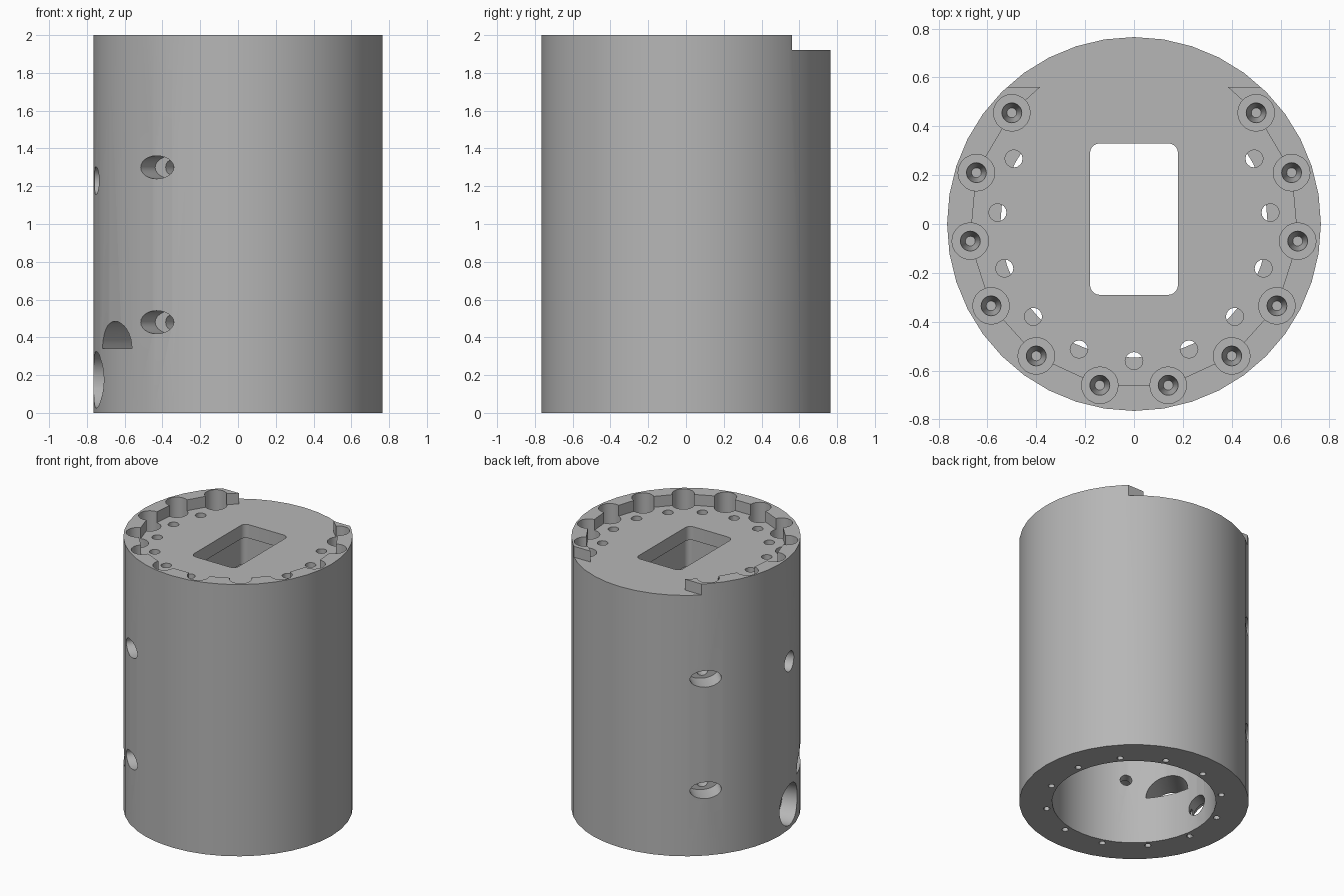
import bpy, bmesh
from math import radians, cos, sin, pi
from mathutils import Matrix, Vector

old = bpy.data.objects.get("Cube")
if old:
    bpy.data.objects.remove(old, do_unlink=True)

R, TOP, FLOOR, CEILING = 0.765, 2.0, 1.92, 1.6
grey = bpy.data.materials.new("mid grey")
grey.use_nodes = True
grey.diffuse_color = (0.47, 0.47, 0.47, 1)
grey.node_tree.nodes["Principled BSDF"].inputs["Base Color"].default_value = grey.diffuse_color
cutters = []


def make(name, bm, cutter=True):
    bmesh.ops.recalc_face_normals(bm, faces=bm.faces)
    mesh = bpy.data.meshes.new(name)
    bm.to_mesh(mesh)
    bm.free()
    mesh.materials.append(grey)
    ob = bpy.data.objects.new(name, mesh)
    bpy.context.collection.objects.link(ob)
    if cutter:
        ob.hide_render = True
        cutters.append(ob)
    return ob


def prism(name, points, z0, z1):
    bm = bmesh.new()
    face = bm.faces.new([bm.verts.new((x, y, z0)) for x, y in points])
    new = bmesh.ops.extrude_face_region(bm, geom=[face])["geom"]
    bmesh.ops.translate(bm, vec=(0, 0, z1 - z0),
                        verts=[v for v in new if isinstance(v, bmesh.types.BMVert)])
    return make(name, bm)


def upright(name, x, y, r, z0, z1, sides=20, r_low=None, cutter=True):
    bm = bmesh.new()
    low = r if r_low is None else r_low
    bmesh.ops.create_cone(bm, cap_ends=True, segments=sides, radius1=low, radius2=r,
                          depth=z1 - z0, matrix=Matrix.Translation((x, y, (z0 + z1) / 2)))
    return make(name, bm, cutter)


def drill(name, start, end, half_w, half_h, sides=24, arch=False):
    """Sideways hole from start to end; an arch keeps only the upper half."""
    a, b = Vector(start), Vector(end)
    d = (b - a).normalized()
    side = Vector((-d.y, d.x, 0))
    turn = pi if arch else 2 * pi
    count = sides + 1 if arch else sides
    bm = bmesh.new()
    ring = [bm.verts.new(a + side * half_w * cos(turn * i / sides)
                         + Vector((0, 0, half_h * sin(turn * i / sides)))) for i in range(count)]
    new = bmesh.ops.extrude_face_region(bm, geom=[bm.faces.new(ring)])["geom"]
    bmesh.ops.translate(bm, vec=b - a, verts=[v for v in new if isinstance(v, bmesh.types.BMVert)])
    return make(name, bm)


def polar(r, deg, z):
    return (r * cos(radians(deg)), r * sin(radians(deg)), z)


def rounded_rect(x0, x1, y0, y1, r):
    corners = [(x1 - r, y1 - r), (x0 + r, y1 - r), (x0 + r, y0 + r), (x1 - r, y0 + r)]
    return [(cx + r * cos(pi / 2 * (k + i / 5)), cy + r * sin(pi / 2 * (k + i / 5)))
            for k, (cx, cy) in enumerate(corners) for i in range(6)]


# Main body and its cavity, open at the bottom
body = upright("cylinder_body", 0, 0, R, 0, TOP, 40, cutter=False)
upright("cavity", 0, 0, 0.547, -0.1, CEILING, 40)

# Recessed top floor, leaving a raised rim that is open at the back
bolts = [(0.5, 0.455), (0.645, 0.21), (0.67, -0.07), (0.585, -0.335), (0.4, -0.54), (0.14, -0.66)]
half = [(0.9, 0.9), (0.9, 0.56), (0.385, 0.56)] + bolts
prism("top_recess", half + [(-x, y) for x, y in reversed(half)], FLOOR, TOP + 0.1)

# Bolt pockets with tapered screw holes
for x, y in bolts:
    for s in (1, -1):
        upright("bolt_pocket", s * x, y, 0.075, 1.78, TOP + 0.1)
        upright("screw_hole", s * x, y, 0.042, 1.6, 1.79, r_low=0.02)

# Small holes in the top floor
for i in range(11):
    x, y, _ = polar(0.56, 270 + (i - 5) * 23.7, 0)
    upright("floor_hole", x, y, 0.036, CEILING - 0.1, FLOOR + 0.05, 16)

# Rectangular window, stepped wider underneath
prism("window", rounded_rect(-0.18, 0.18, -0.29, 0.33, 0.04), 1.5, TOP)
prism("window_step", rounded_rect(-0.22, 0.22, -0.33, 0.37, 0.04), 1.5, FLOOR - 0.1)

# Blind holes in the bottom rim
for i in range(12):
    x, y, _ = polar(0.59, 15 + i * 30 + 26, 0)
    upright("base_hole", x, y, 0.022, -0.1, 0.2, 12)

# Oval side pockets, each with a narrow hole into the cavity
for deg in (135, 235.6):
    for z in (0.48, 1.3):
        drill("oval_pocket", polar(0.9, deg, z), polar(0.62, deg, z), 0.107, 0.061)
        drill("oval_inner_hole", polar(0.7, deg, z), polar(0.45, deg, z), 0.04, 0.04, 16)

# Round side holes and the arched cable opening
drill("upper_side_hole", polar(0.9, 190, 1.23), polar(0.45, 190, 1.23), 0.073, 0.073)
drill("lower_side_pocket", polar(0.9, 190.5, 0.175), polar(0.64, 190.5, 0.175), 0.145, 0.15)
drill("lower_inner_hole", polar(0.7, 187, 0.175), polar(0.45, 172, 0.175), 0.07, 0.07)
drill("arched_opening", (-0.75, -0.5, 0.34), (-0.4, -0.15, 0.34), 0.145, 0.145, 16, True)

# Cut everything out of the body, then discard the cutters
for c in cutters:
    mod = body.modifiers.new(c.name, "BOOLEAN")
    mod.operation, mod.solver, mod.object = "DIFFERENCE", "EXACT", c
bpy.context.view_layer.update()
graph = bpy.context.evaluated_depsgraph_get()
result = bpy.data.meshes.new_from_object(body.evaluated_get(graph))
body.modifiers.clear()
body.data = result
result.materials.clear()
result.materials.append(grey)
for p in result.polygons:
    p.material_index = 0
for c in cutters:
    bpy.data.objects.remove(c, do_unlink=True)

# Smooth the curved walls, keep the edges sharp
bpy.ops.object.select_all(action="DESELECT")
body.select_set(True)
bpy.context.view_layer.objects.active = body
bpy.ops.object.shade_smooth_by_angle(angle=radians(30))
